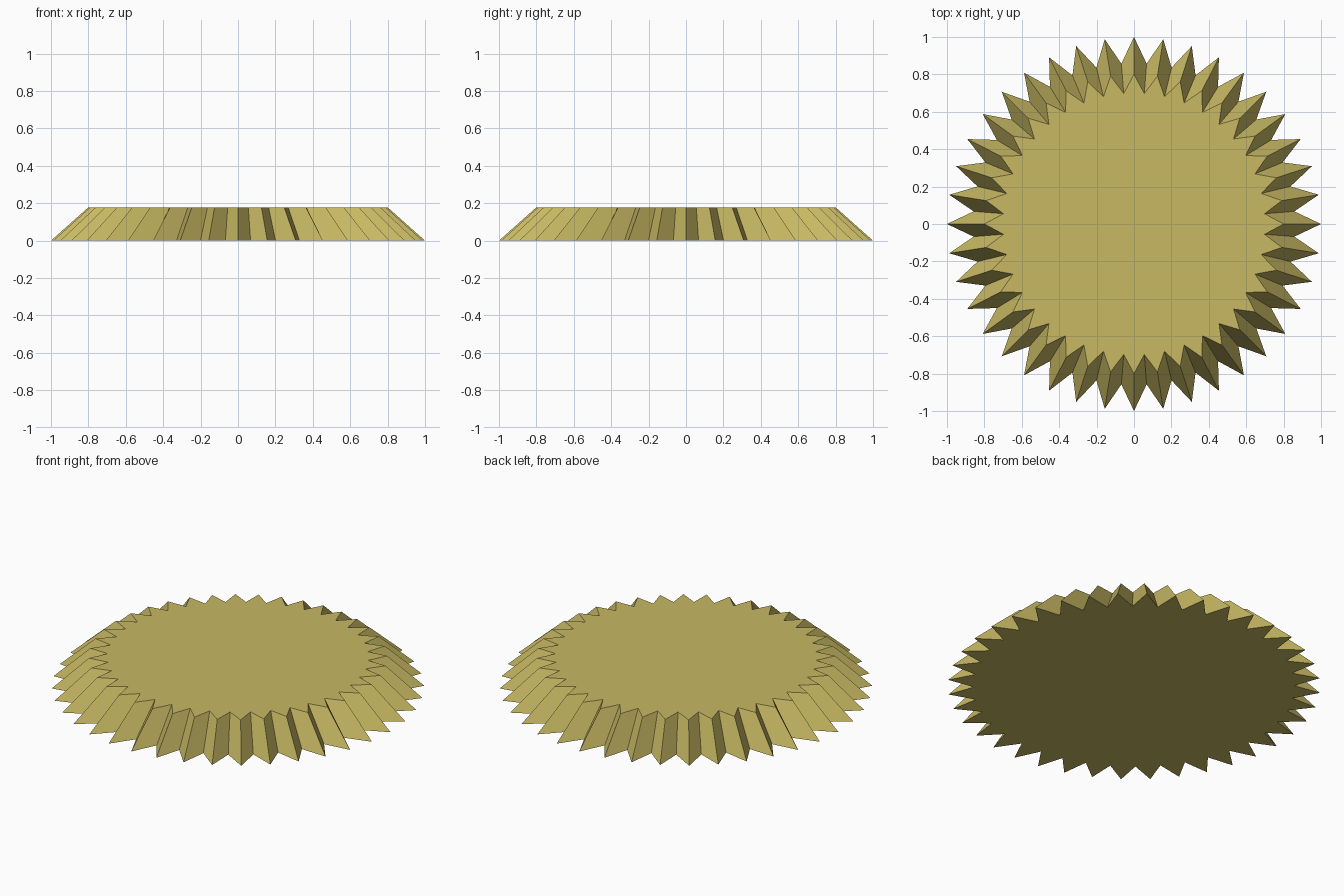
import bpy, bmesh, math

if "Cube" in bpy.data.objects:
    bpy.data.objects.remove(bpy.data.objects["Cube"])

TEETH = 40
HEIGHT = 0.178

# one flat colour
mat = bpy.data.materials.new("dull_gold")
mat.diffuse_color = (0.57, 0.48, 0.125, 1)
mat.use_nodes = True
mat.node_tree.nodes["Principled BSDF"].inputs["Base Color"].default_value = mat.diffuse_color


def star_ring(bm, tip, valley, z):
    """Ring of alternating tips and valleys."""
    ring = []
    for i in range(TEETH * 2):
        a = math.pi * i / TEETH
        r = valley if i % 2 else tip
        ring.append(bm.verts.new((r * math.cos(a), r * math.sin(a), z)))
    return ring


# fluted cap: star-shaped base tapering to a smaller star-shaped top
bm = bmesh.new()
base = star_ring(bm, 1.0, 0.86, 0.0)
top = star_ring(bm, 0.8, 0.70, HEIGHT)
n = len(base)
for i in range(n):
    j = (i + 1) % n
    bm.faces.new((base[i], base[j], top[j], top[i]))
bm.faces.new(top)
bm.faces.new(base[::-1])

mesh = bpy.data.meshes.new("fluted_cap")
bm.to_mesh(mesh)
bm.free()
mesh.materials.append(mat)
cap = bpy.data.objects.new("fluted_cap", mesh)
bpy.context.collection.objects.link(cap)
